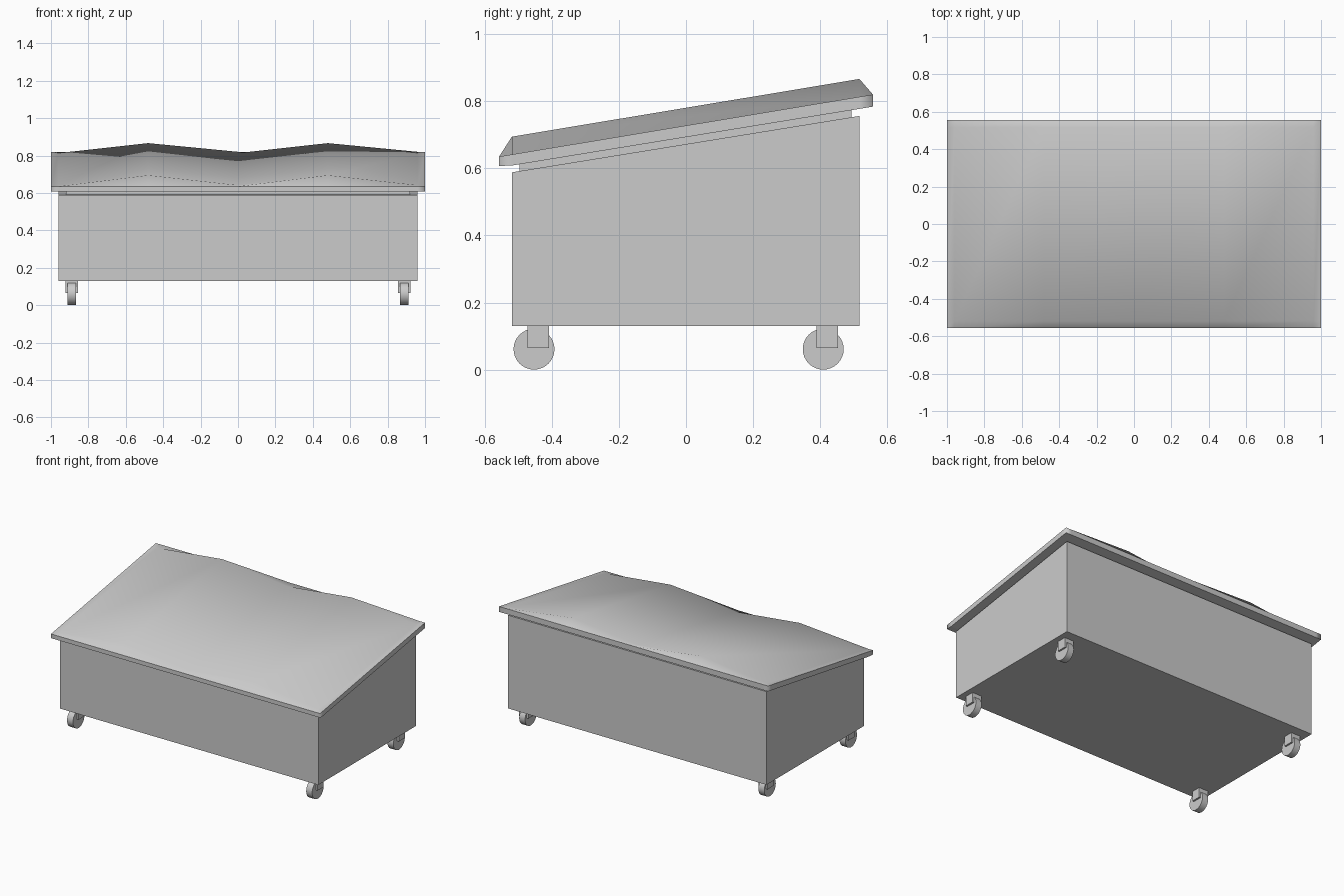
import bpy, bmesh, math

if "Cube" in bpy.data.objects:
    bpy.data.objects.remove(bpy.data.objects["Cube"])


def make_object(name, bm):
    bmesh.ops.recalc_face_normals(bm, faces=bm.faces)
    mesh = bpy.data.meshes.new(name)
    bm.to_mesh(mesh)
    bm.free()
    obj = bpy.data.objects.new(name, mesh)
    bpy.context.collection.objects.link(obj)
    return obj


def extrude_x(name, profile, half_width):
    """Closed (y, z) side profile swept across x."""
    bm = bmesh.new()
    a = [bm.verts.new((-half_width, y, z)) for y, z in profile]
    b = [bm.verts.new((half_width, y, z)) for y, z in profile]
    n = len(profile)
    bm.faces.new(a)
    bm.faces.new(b)
    for i in range(n):
        j = (i + 1) % n
        bm.faces.new((a[i], a[j], b[j], b[i]))
    return make_object(name, bm)


def box(name, center, size):
    bpy.ops.mesh.primitive_cube_add(size=1, location=center)
    obj = bpy.context.object
    obj.name = name
    obj.scale = size
    return obj


# Wedge-shaped bin and the recessed neck below the lid
extrude_x("bin_body", [(-0.519, 0.13), (0.517, 0.13), (0.517, 0.756), (-0.519, 0.588)], 0.96)
extrude_x("lid_neck", [(-0.497, 0.588), (0.493, 0.75), (0.493, 0.774), (-0.497, 0.612)], 0.92)

# Lid: sloped slab whose top carries two broad swells
xs = [-1, -0.96, -0.48, 0, 0.48, 0.96, 1]
ys = [-0.557, -0.519, 0.517, 0.557]


def lid_top(x, y):
    swell = 0.053 if abs(x) == 0.48 and abs(y) < 0.55 else 0
    return 0.7275 + 0.166 * y + swell


bm = bmesh.new()
top = [[bm.verts.new((x, y, lid_top(x, y))) for x in xs] for y in ys]
bottom = [[bm.verts.new((x, y, max(0.607, 0.693 + 0.163 * y))) for x in xs] for y in ys]
for j in range(len(ys) - 1):
    for i in range(len(xs) - 1):
        for grid in (top, bottom):
            f = bm.faces.new((grid[j][i], grid[j][i + 1], grid[j + 1][i + 1], grid[j + 1][i]))
            f.smooth = grid is top
ring = [e for e in bm.edges if e.is_boundary]
bmesh.ops.bridge_loops(bm, edges=ring)
for e in ring:
    e.smooth = False
make_object("lid", bm)

# Four casters: wheel with a block housing set slightly behind its axle
for side, sx in (("left", -1), ("right", 1)):
    for end, y in (("front", -0.453), ("back", 0.409)):
        bpy.ops.mesh.primitive_cylinder_add(vertices=32, radius=0.061, depth=0.044,
                                            location=(sx * 0.889, y, 0.061),
                                            rotation=(0, math.pi / 2, 0))
        bpy.context.object.name = f"{end}_{side}_wheel"
        bpy.ops.object.shade_smooth_by_angle()
        box(f"{end}_{side}_caster_housing", (sx * 0.889, y + 0.012, 0.098), (0.068, 0.064, 0.066))
